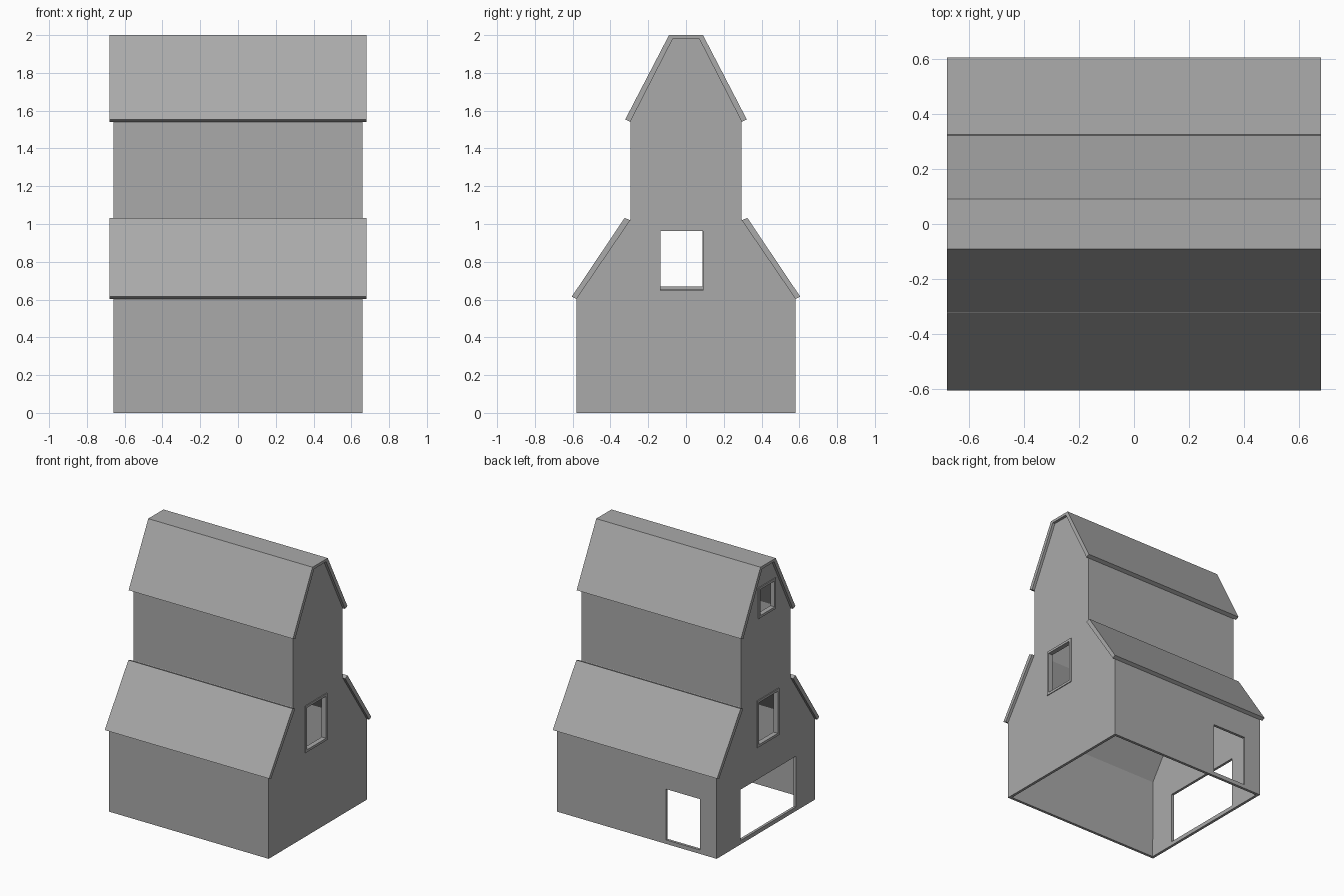
import bpy
import bmesh
from mathutils import Vector

cube = bpy.data.objects.get("Cube")
if cube:
    bpy.data.objects.remove(cube, do_unlink=True)

grey = bpy.data.materials.new("plain grey")
grey.use_nodes = True
tone = (0.4, 0.4, 0.4, 1)
grey.diffuse_color = tone
grey.node_tree.nodes["Principled BSDF"].inputs["Base Color"].default_value = tone

WALL_X, ROOF_X, THICK = 0.66, 0.68, 0.02


def finish(name, bm):
    bmesh.ops.recalc_face_normals(bm, faces=bm.faces)
    mesh = bpy.data.meshes.new(name)
    bm.to_mesh(mesh)
    bm.free()
    mesh.materials.append(grey)
    obj = bpy.data.objects.new(name, mesh)
    bpy.context.collection.objects.link(obj)
    return obj


def prism(name, profile, half, open_base=False):
    """Extrude a (y, z) profile along x from -half to half."""
    bm = bmesh.new()
    face = bm.faces.new([bm.verts.new((-half, y, z)) for y, z in profile])
    ext = bmesh.ops.extrude_face_region(bm, geom=[face], use_keep_orig=True)
    moved = [v for v in ext["geom"] if isinstance(v, bmesh.types.BMVert)]
    bmesh.ops.translate(bm, verts=moved, vec=(2 * half, 0, 0))
    if open_base:
        base = [f for f in bm.faces if all(v.co.z < 0.001 for v in f.verts)]
        bmesh.ops.delete(bm, geom=base, context="FACES_ONLY")
    return finish(name, bm)


def add_box(bm, low, high):
    low, high = Vector(low), Vector(high)
    verts = bmesh.ops.create_cube(bm, size=1)["verts"]
    bmesh.ops.scale(bm, verts=verts, vec=high - low)
    bmesh.ops.translate(bm, verts=verts, vec=(low + high) / 2)


def mirrored(half_profile):
    return half_profile + [(-y, z) for y, z in reversed(half_profile)]


# Hollow stepped walls, open underneath
walls = prism("walls", mirrored([(0.58, 0), (0.58, 0.605), (0.295, 1.025),
                                 (0.295, 1.545), (0.07, 1.98)]), WALL_X, True)
shell = walls.modifiers.new("thickness", "SOLIDIFY")
shell.thickness = THICK
shell.offset = -1
shell.use_even_offset = True


def cut(name, low, high):
    bm = bmesh.new()
    add_box(bm, low, high)
    cutter = finish(name + "_cutter", bm)
    cutter.hide_render = True
    cutter.hide_viewport = True
    cutter.display_type = "WIRE"
    mod = walls.modifiers.new(name, "BOOLEAN")
    mod.operation = "DIFFERENCE"
    mod.solver = "EXACT"
    mod.object = cutter


def window(name, side, y0, y1, z0, z1, bar=0.018):
    """Cut a hole in an end wall and line it with a four-bar frame."""
    xs = sorted((side * (WALL_X - 0.03), side * (WALL_X + 0.006)))
    b = bar / 2
    cut(name, (side * WALL_X - 0.1, y0 + b, z0 + b),
        (side * WALL_X + 0.1, y1 - b, z1 - b))
    bm = bmesh.new()
    for a, c, d, e in ((y0, y1, z0, z0 + bar), (y0, y1, z1 - bar, z1),
                       (y0, y0 + bar, z0 + bar, z1 - bar),
                       (y1 - bar, y1, z0 + bar, z1 - bar)):
        add_box(bm, (xs[0], a, d), (xs[1], c, e))
    finish(name + "_frame", bm)


# Doorways
cut("wide_doorway", (-0.76, -0.355, 0.03), (-0.56, 0.3, 0.41))
cut("back_doorway", (-0.52, 0.48, 0.03), (-0.24, 0.68, 0.41))

# Framed windows
window("right_window", 1, -0.152, 0.108, 0.63, 0.98)
window("left_window", -1, -0.152, 0.105, 0.65, 1.0)
window("loft_window", -1, -0.115, 0.09, 1.61, 1.84)

# Upper roof, one folded slab
outer = [(0.322, 1.553), (0.09, 2.0)]
inner = [(0.295, 1.541), (0.07, 1.98)]
prism("upper_roof", mirrored(outer) + mirrored(inner)[::-1], ROOF_X)

# Lower lean-to roofs
for name, s in (("front_lower_roof", -1), ("back_lower_roof", 1)):
    slab = [(0.605, 0.615), (0.325, 1.032), (0.295, 1.02), (0.58, 0.603)]
    prism(name, [(s * y, z) for y, z in slab], ROOF_X)
